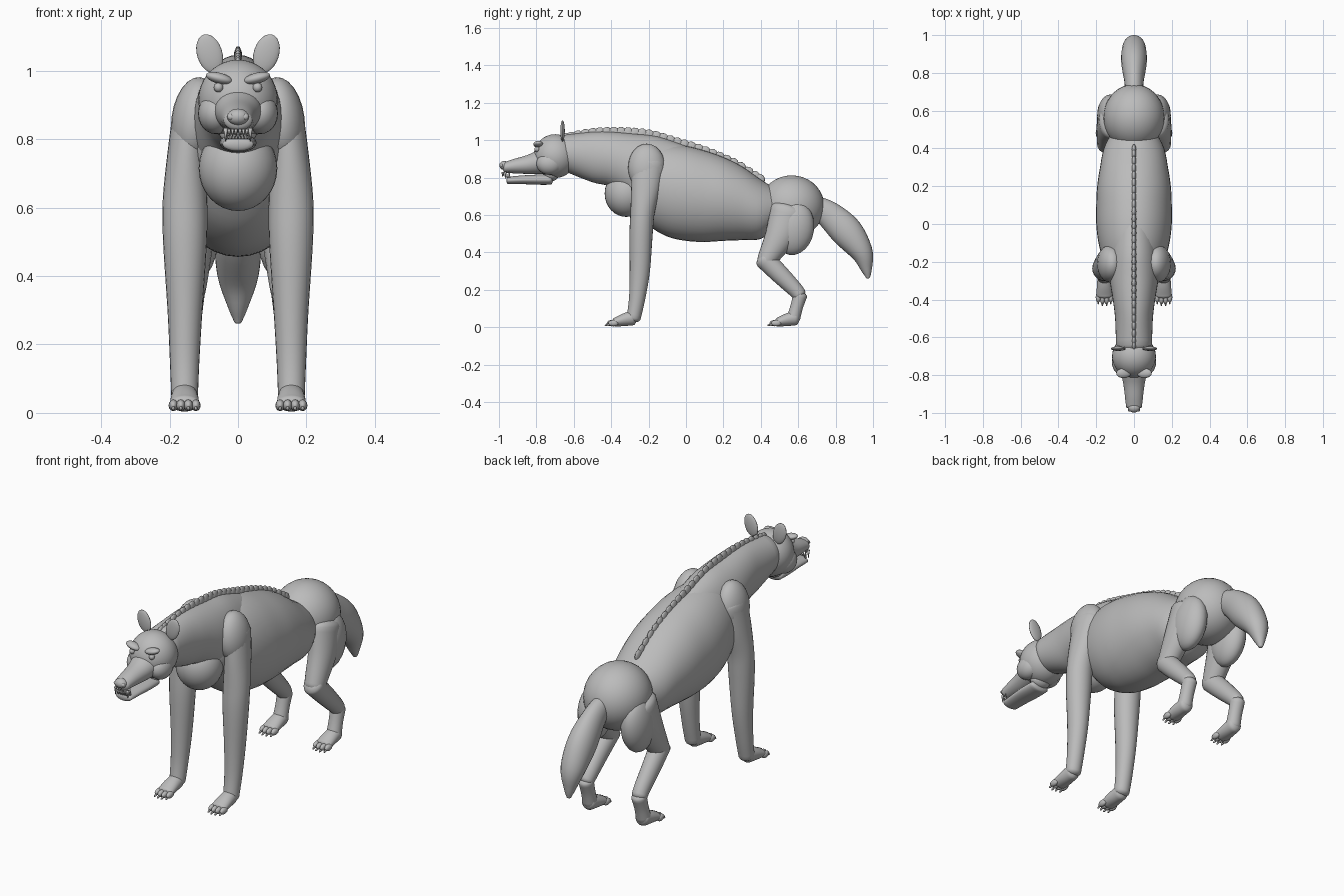
import bpy, bmesh, math
from mathutils import Vector, Matrix

if "Cube" in bpy.data.objects:
    bpy.data.objects.remove(bpy.data.objects["Cube"])

mat = bpy.data.materials.new("plain grey")
mat.diffuse_color = (0.5, 0.5, 0.5, 1)
mat.use_nodes = True
mat.node_tree.nodes["Principled BSDF"].inputs["Base Color"].default_value = mat.diffuse_color


def finish(bm, name):
    bmesh.ops.recalc_face_normals(bm, faces=bm.faces)
    me = bpy.data.meshes.new(name)
    bm.to_mesh(me)
    bm.free()
    me.materials.append(mat)
    for p in me.polygons:
        p.use_smooth = True
    ob = bpy.data.objects.new(name, me)
    bpy.context.collection.objects.link(ob)
    return ob


def blob(name, loc, rad, rot=(0, 0, 0), seg=24):
    """Ellipsoid."""
    bm = bmesh.new()
    bmesh.ops.create_uvsphere(bm, u_segments=seg, v_segments=seg // 2, radius=1)
    ob = finish(bm, name)
    ob.location, ob.scale, ob.rotation_euler = loc, rad, rot
    return ob


def spline(rows, steps=4):
    """Catmull-Rom through rows of numbers."""
    out, n = [], len(rows)
    for i in range(n - 1):
        a, b, c, d = (rows[max(0, min(n - 1, i + k))] for k in (-1, 0, 1, 2))
        for s in range(steps):
            t = s / steps
            out.append([0.5 * (2 * q + (r - p) * t + (2*p - 5*q + 4*r - u) * t*t
                               + (3*q - p - 3*r + u) * t**3)
                        for p, q, r, u in zip(a, b, c, d)])
    return out + [list(rows[-1])]


def loft(name, rows, axis=None, cap=0.6, n=24):
    """Rounded tube; rows are x, y, z, half width, half depth."""
    pts = spline(rows)
    rings = []
    for i, (x, y, z, w, h) in enumerate(pts):
        p, q = pts[max(i - 1, 0)], pts[min(i + 1, len(pts) - 1)]
        t = Vector(axis) if axis else (Vector(q[:3]) - Vector(p[:3])).normalized()
        rings.append((Vector((x, y, z)), t, w, h))
    ends = [[], []]
    for k, (c, t, w, h) in enumerate((rings[0], rings[-1])):
        for a in (25, 50, 70, 86):
            a = math.radians(a)
            off = t * (2 * k - 1) * min(w, h) * cap * math.sin(a)
            ends[k].append((c + off, t, w * math.cos(a), h * math.cos(a)))
    rings = ends[0][::-1] + rings + ends[1]
    bm = bmesh.new()
    loops = []
    for c, t, w, h in rings:
        side = (Vector((1, 0, 0)) - t * t.x).normalized()
        up = t.cross(side)
        loops.append([bm.verts.new(c + side * w * math.cos(2 * math.pi * j / n)
                                   + up * h * math.sin(2 * math.pi * j / n)) for j in range(n)])
    for a, b in zip(loops, loops[1:]):
        for j in range(n):
            bm.faces.new((a[j], a[(j + 1) % n], b[(j + 1) % n], b[j]))
    bm.faces.new(loops[0])
    bm.faces.new(loops[-1])
    return finish(bm, name)


def trunk(name, rows, cap=0.5):
    """Loft along y; rows are y, bottom, top, half width."""
    return loft(name, [(0, y, (a + b) / 2, w, (b - a) / 2) for y, a, b, w in rows],
                axis=(0, 1, 0), cap=cap, n=36)


def cone(name, loc, r, h, down=False):
    bm = bmesh.new()
    bmesh.ops.create_cone(bm, cap_ends=True, segments=8, radius1=r, radius2=0.001, depth=h)
    ob = finish(bm, name)
    ob.location = loc
    ob.rotation_euler = (math.pi if down else 0, 0, 0)


# Torso
trunk("barrel", [(-.28, .64, .95, .12), (-.2, .545, .97, .16), (-.1, .485, .98, .188),
                 (0, .462, .97, .2), (.1, .456, .945, .2), (.2, .462, .91, .195),
                 (.3, .466, .86, .18), (.4, .472, .79, .16), (.48, .53, .74, .12)])
trunk("neck", [(-.64, .83, 1.03, .095), (-.5, .775, 1.045, .1), (-.4, .75, 1.045, .112),
               (-.28, .67, 1.035, .13), (-.15, .62, 1.02, .13), (0, .65, .97, .11)])
blob("chest", (0, -.32, .715), (.115, .115, .125), seg=32)
blob("hips", (0, .565, .645), (.162, .175, .167), seg=36)

# Tail
loft("tail", [(0, .68, .65, .045, .055), (0, .76, .605, .052, .072), (0, .86, .51, .068, .085),
              (0, .94, .40, .06, .06), (0, .965, .31, .03, .03), (0, .973, .268, .012, .012)])

# Mane: overlapping tufts along the spine
ridge = [(-.64, 1.035), (-.5, 1.06), (-.35, 1.066), (-.2, 1.052), (-.05, 1.01),
         (.1, .963), (.25, .9), (.39, .815)]
for i, (y, z) in enumerate(spline(ridge, 4)):
    blob("mane_tuft", (0, y, z - .03), (.013, .032, .036), (-.35, 0, 0), 12)

# Head
blob("skull", (0, -.7, .915), (.116, .115, .117), seg=36)
trunk("snout", [(-.965, .825, .885, .042), (-.92, .823, .9, .047), (-.85, .82, .92, .056),
                (-.78, .82, .95, .07), (-.7, .82, .96, .08)])
blob("nose", (0, -.972, .865), (.032, .026, .024))
trunk("lower_jaw", [(-.95, .765, .805, .045), (-.87, .765, .812, .05),
                    (-.79, .762, .816, .054), (-.725, .762, .816, .052)])
blob("jaw_joint", (0, -.72, .82), (.055, .04, .04))
for s in (1, -1):
    blob("cheek", (.065 * s, -.73, .875), (.052, .07, .06))
    blob("brow", (.055 * s, -.79, .978), (.04, .026, .016), (0, -.25 * s, 0))
    blob("eye", (.057 * s, -.797, .951), (.014, .014, .014), seg=16)
    blob("nostril_pad", (.02 * s, -.985, .865), (.012, .009, .01), seg=12)
    tilt = (0, .3 * s, 0)
    blob("ear", (.083 * s, -.66, 1.05), (.037, .012, .058), tilt)
    cone("upper_fang", (.036 * s, -.966, .813), .007, .04, True)
    cone("lower_fang", (.034 * s, -.945, .818), .006, .035)
    for k in range(3):
        cone("upper_tooth", ((.006 + .01 * k) * s, -.982 + .003 * k, .818), .005, .022, True)
        cone("lower_tooth", ((.005 + .009 * k) * s, -.957, .81), .005, .02)


def paw(name, x, y):
    """Foot with four toes and claws, heel at y."""
    loft(name, [(x, y, .05, .037, .04), (x, y - .05, .04, .041, .034),
                (x, y - .095, .028, .042, .024)], axis=(0, -1, 0))
    for k in (-1.5, -.5, .5, 1.5):
        ty = y - .115 + abs(k) * .008
        blob(name + "_toe", (x + k * .022, ty, .022), (.014, .028, .017), seg=12)
        blob(name + "_claw", (x + k * .022, ty - .026, .013), (.005, .014, .006), (.3, 0, 0), 8)


# Legs
for s in (1, -1):
    blob("shoulder", (.125 * s, -.21, .855), (.07, .1, .127), (0, -.12 * s, 0))
    loft("front_leg", [(.135 * s, -.2, .88, .055, .085), (.15 * s, -.215, .75, .057, .078),
                       (.155 * s, -.232, .62, .065, .065), (.155 * s, -.24, .5, .064, .062),
                       (.155 * s, -.247, .3, .051, .054), (.156 * s, -.262, .15, .043, .043),
                       (.156 * s, -.28, .05, .039, .038)])
    paw("front_paw", .156 * s, -.285)

    blob("thigh", (.125 * s, .575, .53), (.07, .11, .145), (-.15, 0, 0))
    loft("hind_upper_leg", [(.12 * s, .55, .62, .065, .1), (.135 * s, .51, .5, .063, .085),
                            (.142 * s, .455, .4, .055, .062), (.145 * s, .43, .355, .05, .052)])
    loft("hind_shin", [(.145 * s, .42, .365, .05, .054), (.15 * s, .5, .285, .045, .05),
                       (.152 * s, .58, .205, .04, .042), (.154 * s, .605, .175, .038, .038)])
    loft("hind_ankle", [(.154 * s, .61, .17, .037, .038), (.155 * s, .592, .11, .035, .034),
                        (.156 * s, .575, .05, .037, .036)])
    paw("hind_paw", .156 * s, .585)
